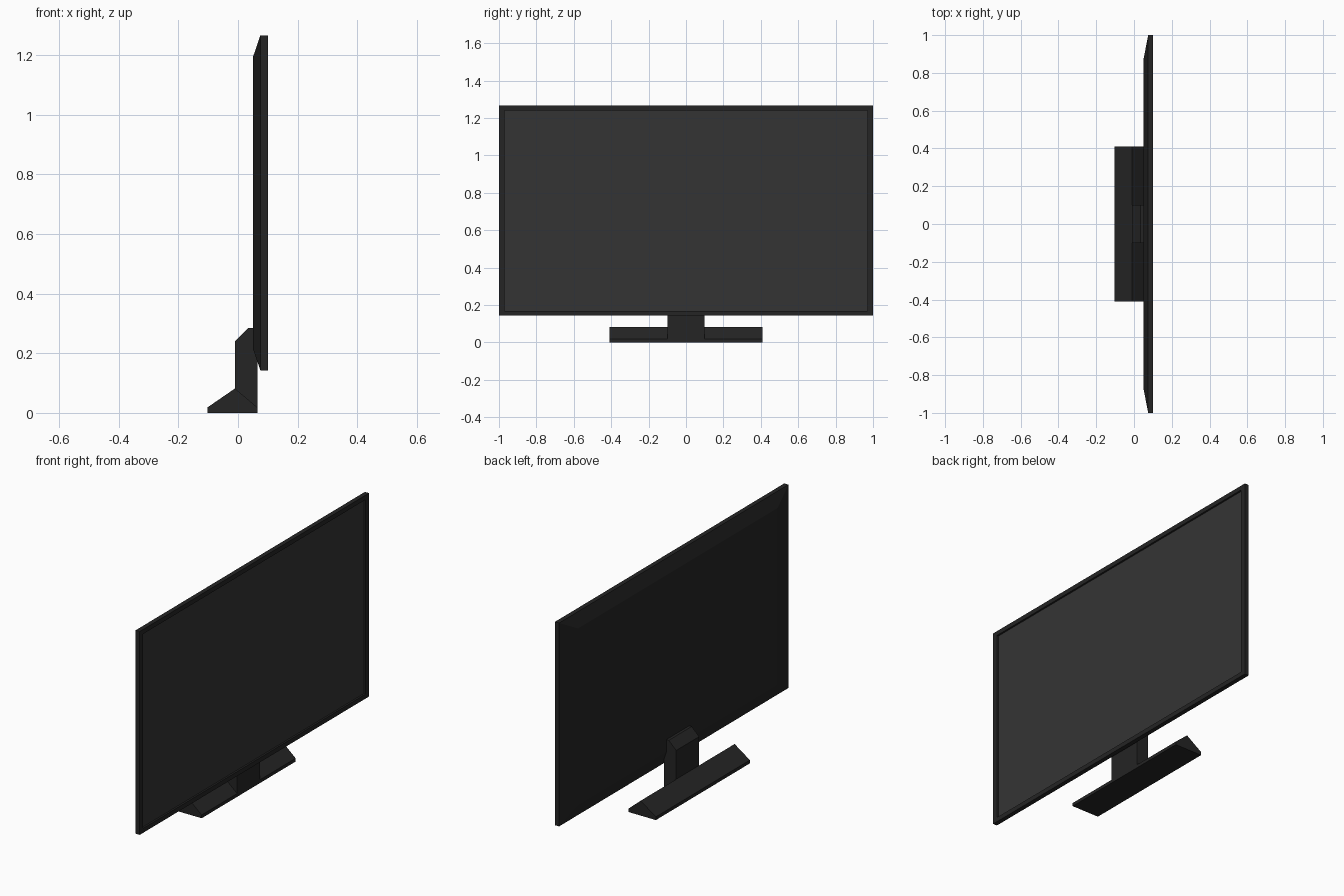
import bpy, bmesh

if "Cube" in bpy.data.objects:
    bpy.data.objects.remove(bpy.data.objects["Cube"])


def material(name, value):
    mat = bpy.data.materials.new(name)
    mat.diffuse_color = (value, value, value, 1)
    mat.use_nodes = True
    mat.node_tree.nodes["Principled BSDF"].inputs["Base Color"].default_value = mat.diffuse_color
    return mat


def loft(name, rings, mat, cap_start=True, cap_end=True):
    """Bridge equal-length point rings into a flat-shaded object."""
    bm = bmesh.new()
    loops = [[bm.verts.new(p) for p in ring] for ring in rings]
    for a, b in zip(loops, loops[1:]):
        for i in range(len(a)):
            j = (i + 1) % len(a)
            bm.faces.new((a[i], a[j], b[j], b[i]))
    if cap_start:
        bm.faces.new(loops[0][::-1])
    if cap_end:
        bm.faces.new(loops[-1])
    if len(loops) > 1:
        bmesh.ops.recalc_face_normals(bm, faces=bm.faces[:])
    mesh = bpy.data.meshes.new(name)
    bm.to_mesh(mesh)
    bm.free()
    mesh.materials.append(mat)
    obj = bpy.data.objects.new(name, mesh)
    bpy.context.collection.objects.link(obj)
    return obj


def rect(x, half_y, z0, z1):
    return [(x, -half_y, z0), (x, half_y, z0), (x, half_y, z1), (x, -half_y, z1)]


def extrude_y(name, profile, half_y, mat):
    return loft(name, [[(x, y, z) for x, z in profile] for y in (-half_y, half_y)], mat)


casing = material("casing_black", 0.018)
glass = material("screen_grey", 0.034)

# Housing: tapered back, straight rim, bezel and recess wall
screen_ring = rect(0.09, 0.97, 0.168, 1.241)
loft("housing", [
    rect(0.05, 0.87, 0.215, 1.193),
    rect(0.075, 1.0, 0.143, 1.266),
    rect(0.10, 1.0, 0.143, 1.266),
    rect(0.10, 0.97, 0.168, 1.241),
    screen_ring,
], casing, cap_end=False)

# Screen set into the bezel
loft("screen", [screen_ring], glass, cap_start=False)

# Ridge-shaped foot
extrude_y("stand_base", [(-0.103, 0), (0.065, 0), (0.065, 0.018),
                         (-0.01, 0.082), (-0.103, 0.018)], 0.41, casing)

# Neck with chamfered top
extrude_y("stand_neck", [(-0.01, 0), (0.065, 0), (0.065, 0.285),
                         (0.035, 0.285), (-0.01, 0.241)], 0.1, casing)
